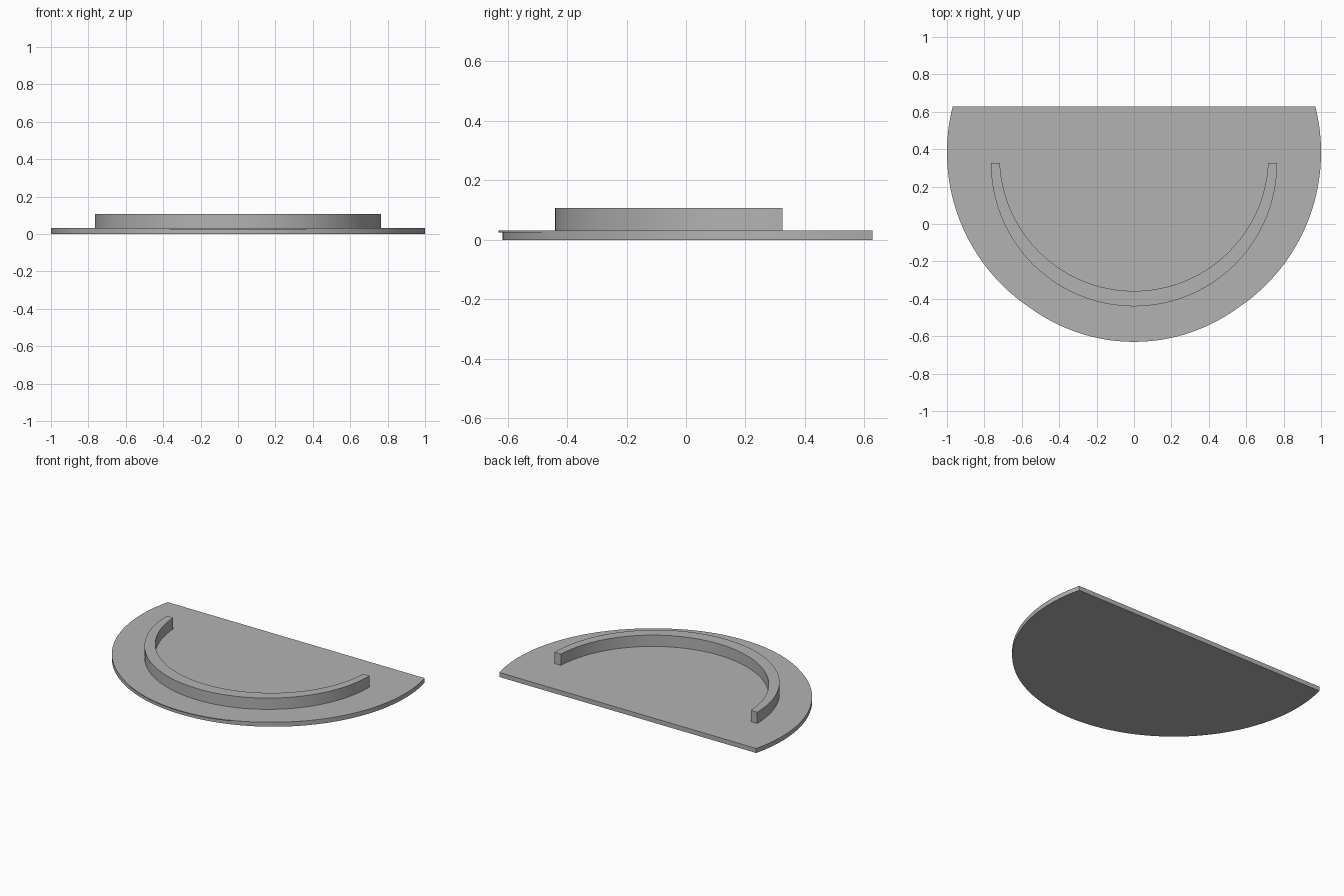
import bpy
import bmesh
from math import asin, sin, cos, radians, sqrt

cube = bpy.data.objects.get("Cube")
if cube:
    bpy.data.objects.remove(cube, do_unlink=True)

grey = bpy.data.materials.new("plain grey")
grey.use_nodes = True
grey.diffuse_color = (0.45, 0.45, 0.45, 1)
grey.node_tree.nodes["Principled BSDF"].inputs["Base Color"].default_value = (0.45, 0.45, 0.45, 1)


def arc(centre_y, radius, end, steps=96):
    """Front arc from -end to +end, angles measured from -y."""
    angles = [end * (2 * i / steps - 1) for i in range(steps + 1)]
    return [(radius * sin(a), centre_y - radius * cos(a)) for a in angles]


def extrude_outline(name, outline, bottom, top):
    bm = bmesh.new()
    face = bm.faces.new([bm.verts.new((x, y, bottom)) for x, y in outline])
    result = bmesh.ops.extrude_face_region(bm, geom=[face])
    raised = [v for v in result["geom"] if isinstance(v, bmesh.types.BMVert)]
    bmesh.ops.translate(bm, verts=raised, vec=(0, 0, top - bottom))
    bmesh.ops.recalc_face_normals(bm, faces=bm.faces)
    mesh = bpy.data.meshes.new(name)
    bm.to_mesh(mesh)
    bm.free()
    mesh.materials.append(grey)
    obj = bpy.data.objects.new(name, mesh)
    bpy.context.collection.objects.link(obj)
    bpy.ops.object.select_all(action='DESELECT')
    obj.select_set(True)
    bpy.context.view_layer.objects.active = obj
    bpy.ops.object.shade_smooth_by_angle(angle=radians(30))
    return obj


# Base plate: a disc cut straight along the back
centre, back = 0.383, 0.628
plate = arc(centre, 1.0, radians(90) + asin(back - centre), 160)
extrude_outline("base_plate", plate, 0, 0.031)

# Thin overhanging lip along the top of the front edge
half = 0.55
lip_radius = 0.94
corner_y = centre - sqrt(1 - half ** 2)
lip_centre = corner_y + sqrt(lip_radius ** 2 - half ** 2)
outer = arc(lip_centre, lip_radius, asin(half / lip_radius), 48)
inner = arc(centre, 1.0, asin(half), 48)
extrude_outline("front_lip", outer + inner[-2:0:-1], 0.025, 0.031)

# Raised curved rim, thicker at the front than at its ends
end_y = 0.325
rim_outer = arc(end_y, 0.765, radians(90))
rim_centre, rim_radius = 0.36, 0.718
rim_inner = arc(rim_centre, rim_radius, radians(90) - asin((rim_centre - end_y) / rim_radius))
extrude_outline("curved_rim", rim_outer + rim_inner[::-1], 0.025, 0.108)
